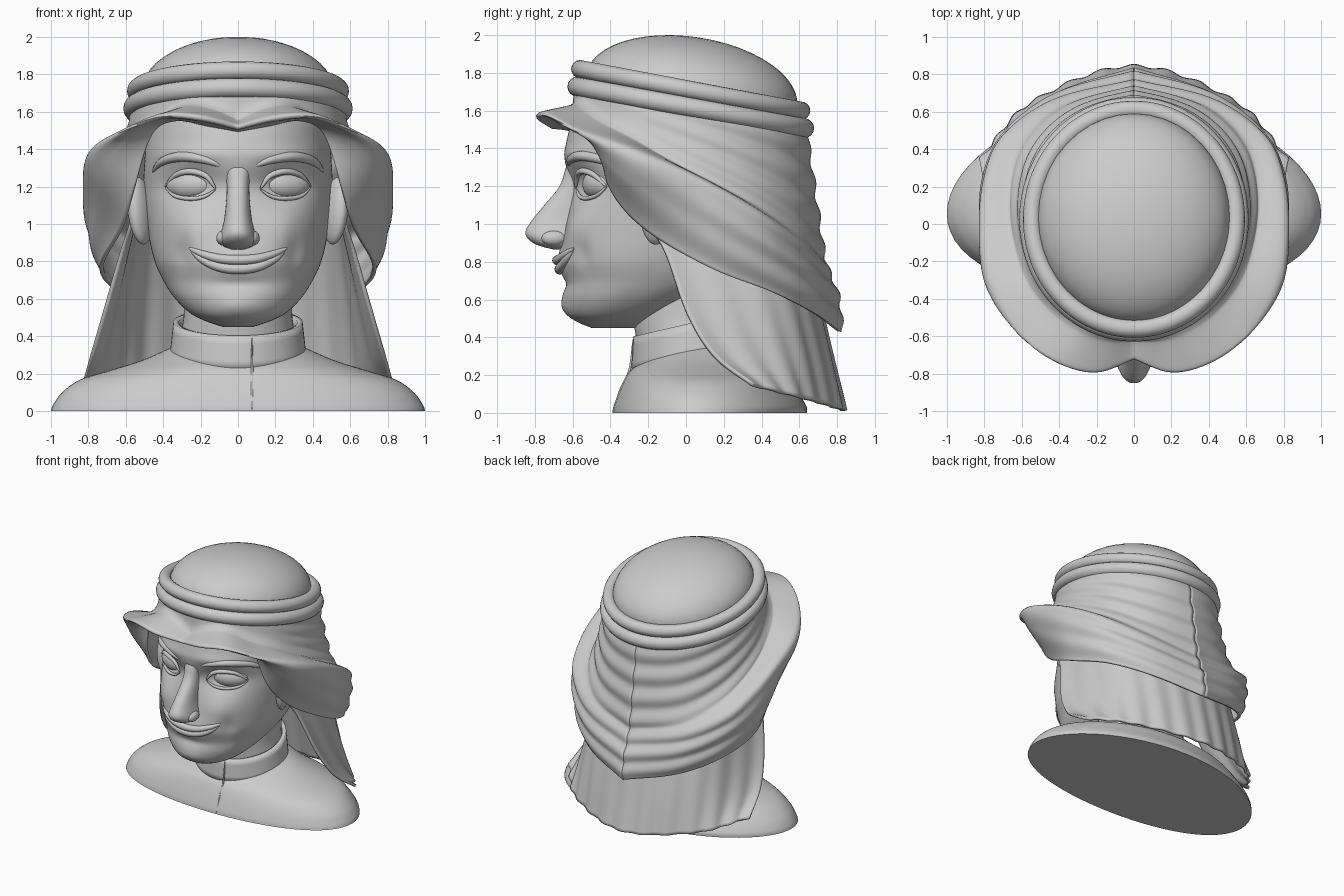
import bpy, bmesh
from math import sin, cos, pi, exp, radians
from mathutils import Vector

if "Cube" in bpy.data.objects:
    bpy.data.objects.remove(bpy.data.objects["Cube"])


def interp(keys, t):
    """Smooth (Hermite) interpolation of rows (t, a, b, c...)."""
    n = len(keys)
    t = min(max(t, keys[0][0]), keys[-1][0])
    i = 0
    while i < n - 2 and t > keys[i + 1][0]:
        i += 1

    def slope(k):
        a, b = keys[max(k - 1, 0)], keys[min(k + 1, n - 1)]
        return [(q - p) / (b[0] - a[0]) for p, q in zip(a[1:], b[1:])]
    k0, k1 = keys[i], keys[i + 1]
    h = k1[0] - k0[0]
    f = (t - k0[0]) / h
    f2, f3 = f * f, f ** 3
    return [(2*f3 - 3*f2 + 1) * p + (f3 - 2*f2 + f) * h * m + (3*f2 - 2*f3) * q + (f3 - f2) * h * w
            for p, q, m, w in zip(k0[1:], k1[1:], slope(i), slope(i + 1))]


def grid(name, fn, nu, nv, close_u=False, close_v=False, caps=False, thick=0, angle=50):
    """Surface from fn(u, v), u and v in 0..1."""
    bm = bmesh.new()
    cu, cv = (nu if close_u else nu + 1), (nv if close_v else nv + 1)
    vs = [[bm.verts.new(fn(i / nu, j / nv)) for i in range(cu)] for j in range(cv)]
    for j in range(nv):
        for i in range(nu):
            a, b = (i + 1) % cu, (j + 1) % cv
            bm.faces.new((vs[j][i], vs[j][a], vs[b][a], vs[b][i]))
    if caps:
        bm.faces.new(vs[0])
        bm.faces.new(vs[-1])
    bmesh.ops.recalc_face_normals(bm, faces=bm.faces)
    me = bpy.data.meshes.new(name)
    bm.to_mesh(me)
    bm.free()
    ob = bpy.data.objects.new(name, me)
    bpy.context.collection.objects.link(ob)
    bpy.ops.object.select_all(action='DESELECT')
    ob.select_set(True)
    bpy.context.view_layer.objects.active = ob
    bpy.ops.object.shade_smooth_by_angle(angle=radians(angle))
    if thick:
        m = ob.modifiers.new("thickness", 'SOLIDIFY')
        m.thickness, m.offset = thick, 0
    return ob


def spow(c, p):
    return abs(c) ** p * (1 if c >= 0 else -1)


def loft(name, rows, n=2.0, nu=64, nv=40, bump=None):
    """Stack of oval sections; row = (z, half width, front y, back y)."""
    def fn(u, v):
        z = rows[0][0] + (rows[-1][0] - rows[0][0]) * v
        w, yf, yb = interp(rows, z)
        a = 2 * pi * u
        x = w * spow(sin(a), 2 / n)
        y = (yf + yb) / 2 - (yb - yf) / 2 * spow(cos(a), 2 / n)
        return x, y + (bump(x, z) if bump else 0), z
    return grid(name, fn, nu, nv, close_u=True, caps=True)


def ball(name, loc, scale, rot=(0, 0, 0)):
    bpy.ops.mesh.primitive_uv_sphere_add(segments=40, ring_count=24, location=loc, rotation=rot)
    ob = bpy.context.object
    ob.name, ob.scale = name, scale
    bpy.ops.object.shade_smooth()
    return ob


def tube(name, pts, r, nv=28):
    """Tapered tube through a few points."""
    keys = [(i / (len(pts) - 1), *p) for i, p in enumerate(pts)]

    def fn(u, v):
        p = Vector(interp(keys, v))
        d = Vector(interp(keys, min(v + .01, 1))) - Vector(interp(keys, max(v - .01, 0)))
        s = d.cross(Vector((0, 1, 0))).normalized()
        q = s.cross(d).normalized()
        k = r * (.2 + .8 * sin(pi * v) ** .6 if 0 < v < 1 else .2)
        return p + k * (s * cos(2 * pi * u) + q * sin(2 * pi * u))
    return grid(name, fn, 12, nv, close_u=True, caps=True)


# Shoulders, collar and neck
loft("shoulders", [(0, 1, -.39, .64), (.03, .99, -.385, .64), (.1, .94, -.36, .6), (.17, .84, -.33, .56),
                   (.22, .68, -.3, .5), (.27, .52, -.24, .45), (.33, .38, -.15, .4), (.38, .28, -.1, .36)],
     bump=lambda x, z: -.07 * x * x)
loft("neck", [(.2, .32, -.26, .36), (.4, .31, -.265, .36), (.5, .29, -.28, .36), (.9, .3, -.24, .4)], nv=16)


def collar(u, v):
    a = 2 * pi * u
    w = .35 - .02 * v
    y = .04 - (.315 - .01 * v) * cos(a)
    return w * sin(a), y, .22 + .18 * v + .24 * (y + .28)


grid("collar", collar, 64, 4, close_u=True, thick=.03)
tube("placket_seam", [(.075, -.388, .01), (.075, -.347, .12), (.075, -.298, .23), (.075, -.28, .39)], .007)

# Head with sculpted sockets, cheeks, chin and brow
HEAD = [(.45, .08, -.5, -.25), (.48, .17, -.57, -.17), (.52, .25, -.62, -.08), (.6, .335, -.645, .1),
        (.7, .4, -.645, .3), (.8, .445, -.665, .4), (.95, .48, -.645, .5), (1.1, .5, -.615, .52),
        (1.2, .505, -.605, .54), (1.33, .5, -.64, .55), (1.45, .49, -.63, .55), (1.6, .47, -.58, .52),
        (1.7, .42, -.5, .45)]


def bump(x, z):
    def g(cx, cz, sx, sz):
        return exp(-((abs(x) - cx) / sx) ** 2 - ((z - cz) / sz) ** 2)
    return (.05 * g(.24, 1.21, .14, .1) - .03 * g(.27, .97, .12, .12) - .02 * g(0, .56, .12, .06)
            - .015 * g(.25, 1.37, .2, .04) + .02 * g(.3, .84, .04, .08) + .012 * g(0, .68, .15, .03)
            - .015 * g(0, .8, .2, .08))


def face_y(x, z):
    w, yf, yb = interp(HEAD, z)
    k = max(0, 1 - (abs(x) / w) ** 2.2) ** (1 / 2.2)
    return (yf + yb) / 2 - (yb - yf) / 2 * k + bump(x, z)


def on_face(name, pts, r, lift=.01, side=1):
    tube(name, [(side * x, face_y(x, z) - lift, z) for x, z in pts], r)


loft("head", HEAD, n=2.2, nu=144, nv=110, bump=bump)
loft("nose", [(.865, .04, -.7, -.55), (.885, .085, -.78, -.55), (.92, .1, -.835, -.5), (.96, .09, -.85, -.5),
              (1.02, .075, -.815, -.5), (1.1, .065, -.75, -.5), (1.2, .06, -.67, -.5), (1.3, .07, -.635, -.5),
              (1.38, .08, -.6, -.5)], n=2.2)
UP = [(.26, .87), (.19, .84), (.1, .815), (0, .808)]
LOW = [(.25, .86), (.19, .81), (.1, .772), (0, .76)]
for nm, half, r, lift in (("upper_lip", UP, .026, .003), ("lower_lip", LOW, .028, -.002)):
    on_face(nm, half + [(-x, z) for x, z in half[-2::-1]], r, lift)

for s, tag in ((1, "left"), (-1, "right")):
    ball(tag + "_eye", (s * .255, face_y(.255, 1.21) + .03, 1.21), (.135, .07, .078), (0, 0, s * .4))
    on_face(tag + "_upper_lid", [(.12, 1.19), (.17, 1.255), (.25, 1.28), (.33, 1.262), (.39, 1.2)], .017, .014, s)
    on_face(tag + "_lower_lid", [(.12, 1.185), (.18, 1.147), (.26, 1.136), (.34, 1.152), (.39, 1.2)], .012, .01, s)
    on_face(tag + "_brow", [(.09, 1.31), (.18, 1.345), (.3, 1.36), (.4, 1.335), (.455, 1.28)], .027, -.008, s)
    ball(tag + "_nostril", (s * .08, -.7, .925), (.036, .065, .04))
    ball(tag + "_ear", (s * .52, -.15, 1.07), (.055, .1, .18), (0, s * .1, s * .5))

# Cap dome and the two cord rings
ball("cap", (0, .03, 1.705), (.515, .565, .285), (radians(-9), 0, 0))


def ring(name, a, b, z0, r):
    def fn(u, v):
        t, p = 2 * pi * u, 2 * pi * v
        k = r * cos(p)
        return (a + k) * sin(t), .025 - (b + k) * cos(t), z0 + .11 * cos(t) + r * sin(p)
    grid(name, fn, 96, 16, close_u=True, close_v=True)


ring("upper_ring", .545, .585, 1.71, .048)
ring("lower_ring", .56, .6, 1.617, .053)

# Headscarf: falls from the ring, flares to a lip, then turns under to the hem
LIP = [(0, 0, -.71, 1.52), (.07, .2, -.78, 1.57), (.14, .4, -.73, 1.58), (.22, .6, -.58, 1.5),
       (.32, .77, -.32, 1.4), (.42, .81, -.02, 1.27), (.55, .78, .25, 1.13), (.68, .68, .46, 1.0),
       (.82, .42, .64, .87), (1, 0, .74, .78)]
HEM = [(0, 0, -.6, 1.5), (.07, .15, -.59, 1.53), (.14, .33, -.52, 1.56), (.22, .46, -.46, 1.49),
       (.32, .55, -.4, 1.2), (.42, .62, -.22, .98), (.55, .73, .13, .77), (.68, .64, .46, .64),
       (.82, .4, .68, .53), (1, 0, .82, .43)]


def scarf(u, v):
    s = abs(2 * u - 1)
    side = 1 if u >= .5 else -1
    a = pi * s
    top = Vector((.56 * sin(a), .025 - .605 * cos(a), 1.615 + .11 * cos(a)))
    lip, hem = Vector(interp(LIP, s)), Vector(interp(HEM, s))
    valley = top.lerp(lip, .25 + .55 * s * s)
    valley.z = lip.z + .03 + .08 * s
    out = Vector((lip.x, lip.y, 0)).normalized()
    back = min(max((s - .35) / .35, 0), 1)
    belly = (lip + hem) / 2 + out * (.06 * min(s / .35, 1) * (1 - .6 * back))
    p = Vector(interp([(0, *top), (.5, *valley), (.62, *lip), (.82, *belly), (1, *hem)], v))
    p += out * (.009 * back * sin(pi * min(v * 4, .5)) * sin(2 * pi * 7 * v + 2 * cos(a)))
    return side * p.x, p.y, p.z


grid("headscarf", scarf, 160, 80, thick=.022)

# Lower veil hanging behind the neck, with vertical folds
EDGE = [(0, .57, -.2, 1.0), (.2, .62, -.11, .85), (.5, .715, .01, .52), (.75, .78, .15, .3), (1, .825, .35, .15)]
QUARTER = [(0, .5, .4, .95), (.5, .53, .53, .5), (1, .55, .65, .07)]
BACK = [(0, 0, .66, .8), (.5, 0, .75, .4), (1, 0, .845, .012)]


def veil(u, v):
    q = abs(2 * u - 1)
    side = 1 if u >= .5 else -1
    b, m, e = (Vector(interp(k, v)) for k in (BACK, QUARTER, EDGE))
    mir = Vector((-m.x, m.y, m.z))
    p = Vector(interp([(-.55, *mir), (0, *b), (.55, *m), (1, *e)], q))
    out = Vector((p.x, p.y + .1, 0)).normalized()
    p -= out * (.012 * (.3 + v) * (1 - cos(2 * pi * 6 * q)) / 2)
    return side * p.x, p.y, p.z


grid("veil", veil, 140, 36, thick=.02)
